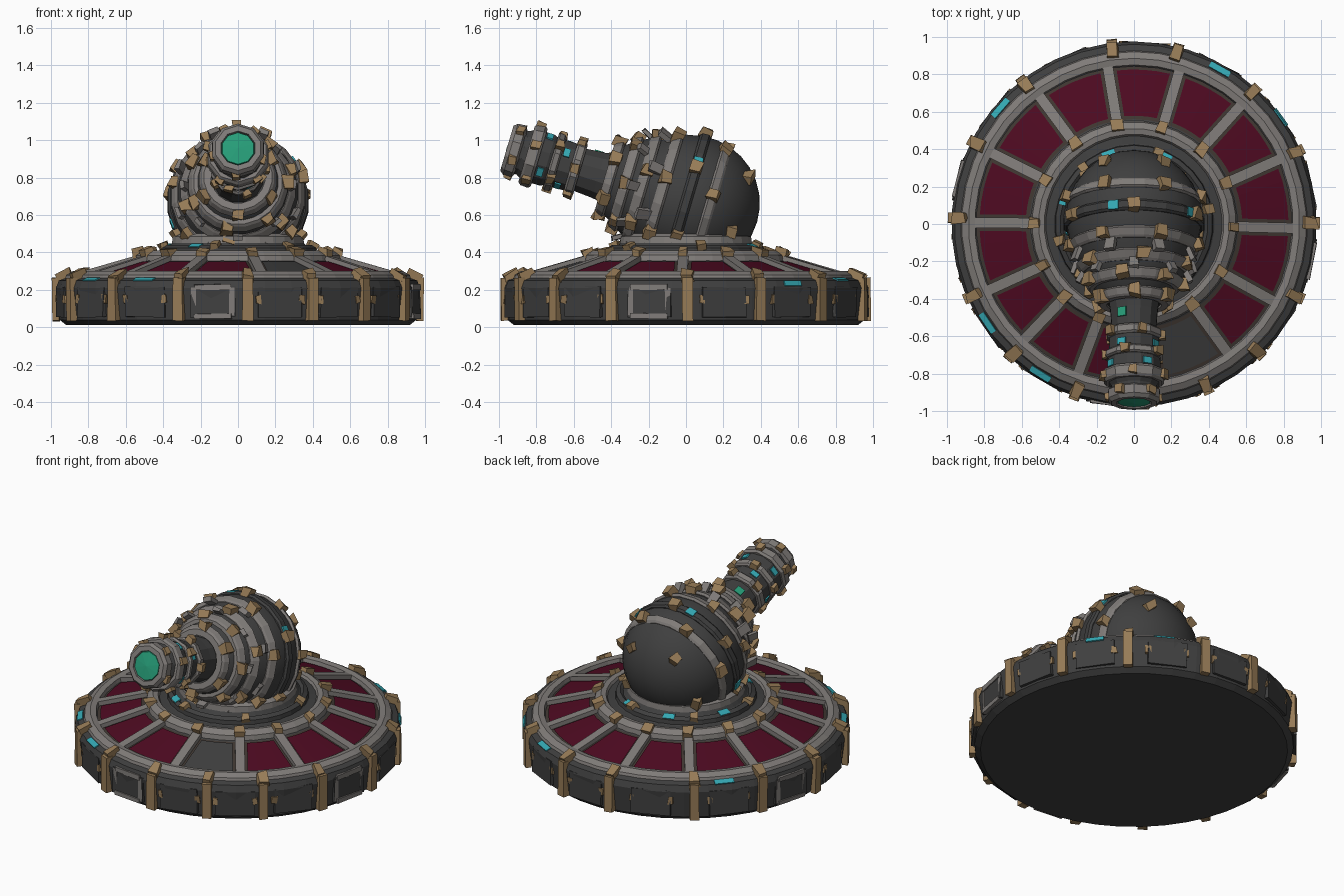
import bpy, bmesh, math, random
from mathutils import Matrix, Vector

if "Cube" in bpy.data.objects:
    bpy.data.objects.remove(bpy.data.objects["Cube"])

random.seed(4)
T, R, rad = Matrix.Translation, Matrix.Rotation, math.radians


def material(name, r, g, b):
    m = bpy.data.materials.new(name)
    m.diffuse_color = (r, g, b, 1)
    m.use_nodes = True
    m.node_tree.nodes["Principled BSDF"].inputs["Base Color"].default_value = m.diffuse_color
    return m


DARK = material("dark_iron", 0.05, 0.05, 0.05)
GREY = material("worn_steel", 0.215, 0.2, 0.19)
GOLD = material("dull_brass", 0.31, 0.2, 0.095)
RED = material("maroon_panel", 0.075, 0.003, 0.015)
BROWN = material("brown_border", 0.05, 0.038, 0.031)
TEAL = material("teal_light", 0.035, 0.4, 0.46)
GREEN = material("green_lens", 0.02, 0.34, 0.19)


def finish(name, bm, mats, smooth=None):
    bmesh.ops.recalc_face_normals(bm, faces=bm.faces)
    me = bpy.data.meshes.new(name)
    bm.to_mesh(me)
    bm.free()
    for m in mats:
        me.materials.append(m)
    ob = bpy.data.objects.new(name, me)
    bpy.context.collection.objects.link(ob)
    if smooth:
        bpy.ops.object.select_all(action='DESELECT')
        ob.select_set(True)
        bpy.context.view_layer.objects.active = ob
        bpy.ops.object.shade_smooth_by_angle(angle=rad(smooth))
    return ob


def revolve(name, profile, segs, mats, frame=Matrix(), idx=None, closed=False, smooth=None):
    """Spin an (r, z) profile; idx gives the material slot of each profile step."""
    bm = bmesh.new()
    rings = []
    for r, z in profile:
        if r == 0:
            rings.append([bm.verts.new(frame @ Vector((0, 0, z)))] * segs)
        else:
            rings.append([bm.verts.new(frame @ Vector((r * math.cos(a), r * math.sin(a), z)))
                          for a in (math.tau * (k + 0.5) / segs for k in range(segs))])
    pairs = list(zip(rings, rings[1:])) + ([(rings[-1], rings[0])] if closed else [])
    for i, (a, b) in enumerate(pairs):
        for k in range(segs):
            n = (k + 1) % segs
            vs = list(dict.fromkeys((a[k], a[n], b[n], b[k])))
            bm.faces.new(vs).material_index = idx[i] if idx else 0
    return finish(name, bm, mats, smooth)


def band(name, z0, z1, r0, r1, segs, mat, frame=Matrix(), depth=0.05):
    """Chamfered ring lying over radii r0 (at z0) to r1 (at z1)."""
    c = (z1 - z0) * 0.2
    p = [(r0 - depth, z0), (r0 - 0.012, z0), (r0, z0 + c), (r1, z1 - c), (r1 - 0.012, z1), (r1 - depth, z1)]
    return revolve(name, p, segs, [mat], frame, closed=True)


def blocks(name, mat, items, jitter=0.0):
    """Many boxes in one mesh: items are (matrix, size)."""
    bm = bmesh.new()
    for m, s in items:
        for v in bmesh.ops.create_cube(bm, size=1, matrix=m @ Matrix.Diagonal((*s, 1)))['verts']:
            v.co += Vector([random.uniform(-jitter, jitter) for _ in range(3)])
    return finish(name, bm, [mat])


def polar(deg, r, z, frame=Matrix(), tilt=0):
    return frame @ R(rad(deg), 4, 'Z') @ T((r, 0, z)) @ R(rad(tilt), 4, 'Y')


def slope(r):
    return 0.275 + (0.82 - r) / 0.26 * 0.075


SPOKES = [-1.5, 24, 48, 73.5, 99.5, 126.5, 153.5, 179.5, 204.5, 226.5, 249.5, 278.5, 306, 331]
STRAPS = [0.5, 24, 48, 76, 97, 128, 153, 178, 204, 227, 251, 273, 294, 314, 336]

# Base disc: underside, wall, rim, sloped deck and raised neck
revolve("base_disc", [(0, 0.012), (0.92, 0.012), (0.955, 0.04), (0.975, 0.21), (0.96, 0.25), (0.9, 0.272),
                      (0.84, 0.27), (0.56, 0.35), (0.5, 0.385), (0.43, 0.395), (0.37, 0.43), (0.33, 0.48), (0, 0.48)],
        42, [DARK, BROWN], idx=[0] * 6 + [1] + [0] * 5)

# Rings on the base
revolve("rim_ring", [(0.93, 0.25), (0.92, 0.28), (0.885, 0.3), (0.85, 0.295), (0.84, 0.26)], 42, [GREY], closed=True)
revolve("inner_ring", [(0.555, 0.34), (0.545, 0.385), (0.51, 0.41), (0.48, 0.405), (0.465, 0.38)], 36, [GREY], closed=True)
revolve("neck_ring", [(0.425, 0.39), (0.42, 0.425), (0.395, 0.44), (0.37, 0.42)], 30, [DARK], closed=True)
revolve("neck_collar", [(0.355, 0.45), (0.35, 0.485), (0.32, 0.5), (0.29, 0.48)], 28, [GREY], closed=True)

# Deck panels between the spokes (one front panel is bare iron)
for i, a0 in enumerate(SPOKES):
    a1 = SPOKES[(i + 1) % 14] + (360 if i == 13 else 0)
    bm = bmesh.new()
    rows = []
    for r in (0.578, 0.825):
        pad = math.degrees(0.044 / r)
        angles = [a0 + pad + (a1 - a0 - 2 * pad) * k / 4 for k in range(5)]
        rows.append([polar(a, r, slope(r) + 0.007).translation for a in angles])
    v = [[bm.verts.new(p) for p in row] for row in rows]
    for k in range(4):
        bm.faces.new((v[0][k], v[1][k], v[1][k + 1], v[0][k + 1]))
    finish("deck_panel", bm, [DARK if i == 11 else RED])

# Spokes with brass clamps on the inner ring
tilt = math.degrees(math.atan(0.075 / 0.26))
blocks("spokes", GREY, [(polar(a, 0.7, slope(0.7) + 0.008, tilt=tilt), (0.32, 0.056, 0.04)) for a in SPOKES])
blocks("spoke_clamps", GOLD, [(polar(a, 0.53, 0.395, tilt=tilt), (0.06, 0.055, 0.05)) for a in SPOKES], 0.009)

# Brass straps around the wall and studs on the rim
blocks("wall_straps", GOLD, [(polar(a, 0.972, 0.15), (0.04, 0.055, 0.23)) for a in STRAPS], 0.003)
blocks("rim_studs", GOLD, [(polar(a, 0.935, 0.275, tilt=25), (0.08, 0.055, 0.05)) for a in STRAPS], 0.01)

# Wall panels: steel frames on some bays, small brass latches on the others
frames, latches, plates = [], [], []
for i, a0 in enumerate(STRAPS):
    a1 = STRAPS[i + 1] if i < 14 else 360.5
    mid = (a0 + a1) / 2
    plates.append((polar(mid, 0.96, 0.135), (0.02, 0.24, 0.16)))
    if i in (6, 10, 14):
        for z in (0.06, 0.215):
            frames.append((polar(mid, 0.966, z), (0.022, 0.2, 0.028)))
        for s in (-6, 6):
            frames.append((polar(mid + s, 0.966, 0.137), (0.02, 0.028, 0.15)))
    else:
        for s in (-7, 7):
            latches.append((polar(mid + s, 0.967, 0.15), (0.02, 0.03, 0.045)))
blocks("wall_plates", DARK, plates, 0.004)
blocks("wall_frames", GREY, frames, 0.003)
blocks("wall_latches", GOLD, latches, 0.006)

# Teal lights on rim and neck
blocks("rim_lights", TEAL, [(polar(a, 0.945, 0.257, tilt=22), (0.035, 0.12, 0.008)) for a in (61, 139, 214, 238)])
blocks("wall_light", TEAL, [(polar(36, 0.97, 0.235, tilt=70), (0.03, 0.11, 0.008))])
blocks("neck_lights", TEAL, [(polar(a, 0.395, 0.437, tilt=25), (0.04, 0.07, 0.008)) for a in (65, 110, 160, 235)])
blocks("neck_studs", GOLD, [(polar(a, 0.4, 0.43, tilt=25), (0.05, 0.05, 0.05)) for a in range(12, 372, 60)], 0.008)

# Turret frame: local z runs forward and slightly up along the barrel
HEAD = T((0, 0.03, 0.665)) @ R(rad(73.5), 4, 'X')


def ball(t):
    return math.sqrt(max(0.365 ** 2 - t * t, 0))


# Turret ball and stepped nose
dome = [(0 if k == 0 else 0.365 * math.sin(rad(k * 12)), -0.365 * math.cos(rad(k * 12))) for k in range(9)]
revolve("turret_ball", dome + [(0.335, 0.18), (0.29, 0.25), (0.265, 0.32), (0.235, 0.37), (0.19, 0.44), (0.15, 0.47), (0, 0.47)],
        24, [DARK], HEAD, smooth=25)
for name, z0, z1, r0, r1, mat in (("rear_band", -0.125, -0.07, 0.358, 0.37, GREY),
                                  ("middle_band", 0.0, 0.06, 0.38, 0.378, DARK),
                                  ("front_band", 0.14, 0.2, 0.36, 0.34, GREY),
                                  ("shoulder_band", 0.25, 0.31, 0.31, 0.285, GREY),
                                  ("nose_band", 0.34, 0.4, 0.268, 0.25, GREY),
                                  ("nose_collar", 0.43, 0.485, 0.21, 0.195, GREY)):
    band(name, z0, z1, r0, r1, 20, mat, HEAD)

# Bars joining the bands, brass studs and teal lights on the turret
blocks("turret_bars", GREY, [(polar(a, 0.328, 0.225, HEAD, 22), (0.025, 0.055, 0.1)) for a in range(22, 382, 45)]
       + [(polar(a, 0.282, 0.32, HEAD, 28), (0.025, 0.045, 0.08)) for a in range(0, 360, 45)], 0.005)
studs = []
for t, r, n, start in ((-0.1, 0.365, 7, 12), (0.03, 0.378, 6, 90), (0.17, 0.352, 7, 15), (0.28, 0.3, 6, 20),
                       (0.37, 0.26, 7, 0), (0.46, 0.205, 6, 30), (-0.25, ball(-0.25), 5, 54)):
    studs += [(polar(start + 360 * k / n, r, t, HEAD, random.uniform(-20, 20)), (0.05, 0.06, 0.06)) for k in range(n)]
blocks("turret_studs", GOLD, studs, 0.01)
blocks("turret_lights", TEAL, [(polar(a, 0.376, 0.03, HEAD), (0.009, 0.055, 0.05)) for a in (36, 107, 200)])

# Barrel with faceted rings and muzzle
revolve("barrel", [(0.14, 0.46), (0.13, 0.52), (0.12, 0.64), (0.135, 0.66), (0.135, 0.78), (0.145, 0.8),
                   (0.15, 0.9), (0.125, 0.94), (0.125, 1.0)], 12, [DARK], HEAD)
for name, z0, z1, r0, r1 in (("barrel_ring_rear", 0.62, 0.675, 0.15, 0.152), ("barrel_ring_middle", 0.74, 0.785, 0.155, 0.16),
                             ("barrel_ring_front", 0.85, 0.92, 0.172, 0.168)):
    band(name, z0, z1, r0, r1, 10, GREY, HEAD)
revolve("muzzle", [(0.12, 0.95), (0.145, 0.965), (0.142, 1.01), (0.125, 1.03), (0.095, 1.03), (0.09, 1.005), (0, 1.005)],
        10, [GREY, GREEN], HEAD, idx=[0] * 5 + [1])
revolve("muzzle_lens", [(0.095, 1.005), (0.088, 1.024), (0, 1.032)], 10, [GREEN], HEAD)
blocks("barrel_studs", GOLD, [(polar(a + o, r, t, HEAD), (0.035, 0.045, 0.045))
                              for t, r, o in ((0.65, 0.15, 0), (0.76, 0.155, 36), (0.885, 0.168, 20), (0.985, 0.14, 50))
                              for a in range(0, 360, 72)], 0.007)
blocks("barrel_lights", TEAL, [(polar(a, r, t, HEAD), (0.009, 0.05, 0.035))
                               for t, r, s in ((0.715, 0.134, 30), (0.825, 0.145, 60)) for a in range(s, s + 360, 90)])
blocks("barrel_green_plate", GREEN, [(polar(120, 0.128, 0.55, HEAD), (0.009, 0.05, 0.05))])
